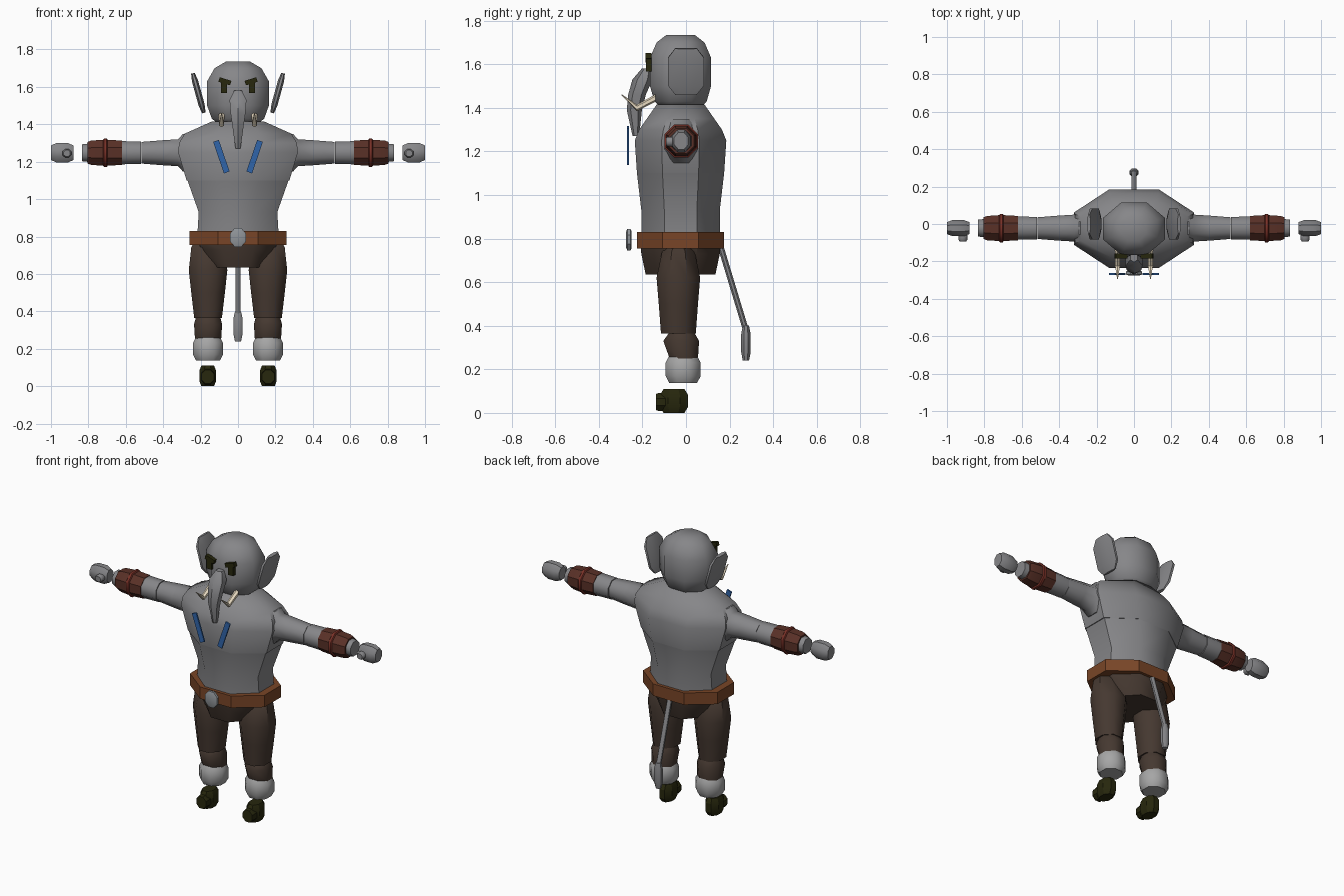
import bpy, bmesh, math
from mathutils import Matrix, Vector

cube = bpy.data.objects.get("Cube")
if cube:
    bpy.data.objects.remove(cube, do_unlink=True)

X, Y, Z = range(3)


def material(name, *rgb):
    mat = bpy.data.materials.new(name)
    mat.use_nodes = True
    mat.diffuse_color = (*rgb, 1)
    mat.node_tree.nodes["Principled BSDF"].inputs["Base Color"].default_value = (*rgb, 1)
    return mat


SKIN = material("grey skin", .24, .24, .25)
TROUSERS = material("dark brown cloth", .06, .04, .03)
BELT = material("tan leather", .19, .06, .02)
BRACER = material("red brown leather", .1, .03, .02)
RED = material("red band", .19, .03, .02)
FUR = material("light grey fur", .38, .38, .38)
DARK = material("dark olive", .02, .02, .004)
IVORY = material("ivory", .85, .74, .56)
BLUE = material("blue cloth", .03, .13, .4)
STEEL = material("steel", .28, .3, .32)


def loft(name, mat, axis, centre, rings, side=1, sides=8, tilt=0, smooth=46):
    """Skin rings of (station, radius, second radius, shift) along an axis."""
    bm = bmesh.new()
    first, second = [i for i in (X, Y, Z) if i != axis]
    grow = 1 / math.cos(math.pi / sides)
    turn = Matrix.Rotation(tilt, 3, 'Y')
    loops = []
    for station, radius, *extra in rings:
        other = extra[0] if extra else radius
        shift = extra[1] if len(extra) > 1 else 0
        loop = []
        for k in range(sides):
            angle = math.tau * (k + .5) / sides
            offset = Vector()
            offset[axis] = station
            offset[first] = radius * grow * math.cos(angle)
            offset[second] = other * grow * math.sin(angle) + shift
            point = Vector(centre) + turn @ offset
            point.x *= side
            loop.append(bm.verts.new(point))
        loops.append(loop)
    for low, high in zip(loops, loops[1:]):
        for k in range(sides):
            j = (k + 1) % sides
            bm.faces.new((low[k], low[j], high[j], high[k]))
    bm.faces.new(loops[0])
    bm.faces.new(loops[-1])
    bmesh.ops.recalc_face_normals(bm, faces=bm.faces)
    mesh = bpy.data.meshes.new(name)
    bm.to_mesh(mesh)
    bm.free()
    mesh.materials.append(mat)
    part = bpy.data.objects.new(name, mesh)
    bpy.context.collection.objects.link(part)
    bpy.ops.object.select_all(action='DESELECT')
    part.select_set(True)
    bpy.context.view_layer.objects.active = part
    bpy.ops.object.shade_smooth_by_angle(angle=math.radians(smooth))


def barrel(name, mat, axis, centre, size, pinch=.75, bevel=.4, **options):
    """A prism of the given size whose two ends are chamfered inwards."""
    half = Vector(size) / 2
    first, second = [half[i] for i in (X, Y, Z) if i != axis]
    profile = [(-1, pinch), (bevel - 1, 1), (1 - bevel, 1), (1, pinch)]
    rings = [(half[axis] * t, first * f, second * f) for t, f in profile]
    loft(name, mat, axis, centre, rings, **options)


def bar(name, mat, centre, size, side, tilt=0):
    """A plain rectangular bar."""
    half = Vector(size) / 2
    rings = [(-half.z, half.x, half.y), (half.z, half.x, half.y)]
    loft(name, mat, Z, centre, rings, side=side, sides=4, tilt=tilt, smooth=30)


# Torso in two parts, hips and belt share one upright axis
BODY = (0, -.025, 0)
loft("abdomen", SKIN, Z, BODY, [(.76, .22, .18), (.93, .21, .18), (1.1, .27, .2)])
loft("chest", SKIN, Z, BODY, [(1.1, .275, .2), (1.25, .32, .21), (1.3, .315, .19),
                              (1.35, .285, .155), (1.415, .14, .11)])
loft("hips", TROUSERS, Z, BODY, [(.78, .21, .185), (.73, .2, .18), (.635, .145, .16)])
loft("belt", BELT, Z, BODY, [(.755, .26, .2), (.83, .26, .2)], smooth=30)
barrel("buckle", STEEL, Y, (0, -.262, .795), (.086, .025, .1), smooth=30)

# Head and trunk
loft("head", SKIN, Z, BODY, [(1.4, .1, .09), (1.43, .14, .12), (1.5, .165, .14),
                             (1.63, .165, .14), (1.7, .125, .11), (1.735, .065)], smooth=60)
loft("trunk", SKIN, Z, (0, -.2, 0), [(1.58, .02, .02, .02), (1.53, .045, .04, 0),
                                     (1.46, .04, .035, -.025), (1.39, .03, .03, -.037),
                                     (1.27, .013, .013, -.03)], sides=6)

# Tail with tuft
loft("tail", SKIN, Z, (0, .16, .76), [(0, .014), (-.38, .014, .014, .115)])
barrel("tail_tuft", SKIN, Z, (0, .275, .32), (.05, .044, .16), pinch=.65, bevel=.5)

ARM = (0, -.022, 1.248)
LEG = (.16, -.035, 0)

for side, tag in ((1, "left_"), (-1, "right_")):
    # Face
    barrel(tag + "ear", SKIN, Z, (.212, 0, 1.567), (.033, .165, .22), pinch=.6,
           side=side, tilt=.27)
    bar(tag + "eye", DARK, (.075, -.17, 1.6), (.034, .025, .065), side)
    bar(tag + "brow", DARK, (.07, -.172, 1.63), (.065, .026, .025), side, tilt=-.3)
    loft(tag + "tusk", IVORY, Y, (.088, 0, 1.4), [(-.14, .015, .015, .045), (-.225, .013),
                                                  (-.295, .002, .002, .06)], side, sides=6)
    bar(tag + "chest_strip", BLUE, (.089, -.267, 1.227), (.032, .009, .178), side, tilt=.33)

    # Arm
    loft(tag + "upper_arm", SKIN, X, ARM, [(.24, .085, .1), (.295, .085, .1), (.32, .072),
                                           (.4, .067), (.515, .058)], side)
    loft(tag + "forearm", SKIN, X, ARM, [(.518, .06), (.63, .062), (.79, .05), (.835, .045)], side)
    loft(tag + "bracer", BRACER, X, ARM, [(.62, .065), (.71, .07), (.785, .065), (.805, .058)],
         side, smooth=30)
    barrel(tag + "bracer_band", RED, X, (.709, *ARM[1:]), (.024, .152, .152), pinch=.92, side=side)
    barrel(tag + "hand", SKIN, X, (.94, *ARM[1:]), (.12, .086, .104), bevel=.5, side=side)
    barrel(tag + "thumb", SKIN, Y, (.915, -.07, 1.245), (.048, .045, .044), side=side)

    # Leg
    loft(tag + "thigh", TROUSERS, Z, LEG, [(.775, .075, .04), (.74, .09, .075), (.62, .103, .1),
                                           (.5, .09), (.365, .074, .08)], side)
    loft(tag + "shin", TROUSERS, Z, LEG, [(.365, .066, .06, .015), (.33, .075, .082, .013),
                                          (.25, .07, .065, .025)], side)
    barrel(tag + "fur_cuff", FUR, Z, (.16, -.013, .2), (.16, .16, .125), pinch=.8, bevel=.5,
           side=side, smooth=60)
    barrel(tag + "boot", DARK, Z, (.162, -.055, .055), (.09, .128, .11), bevel=.5,
           side=side, smooth=30)
    barrel(tag + "boot_toe", DARK, Y, (.162, -.11, .05), (.074, .054, .082), pinch=.9,
           side=side, smooth=30)
